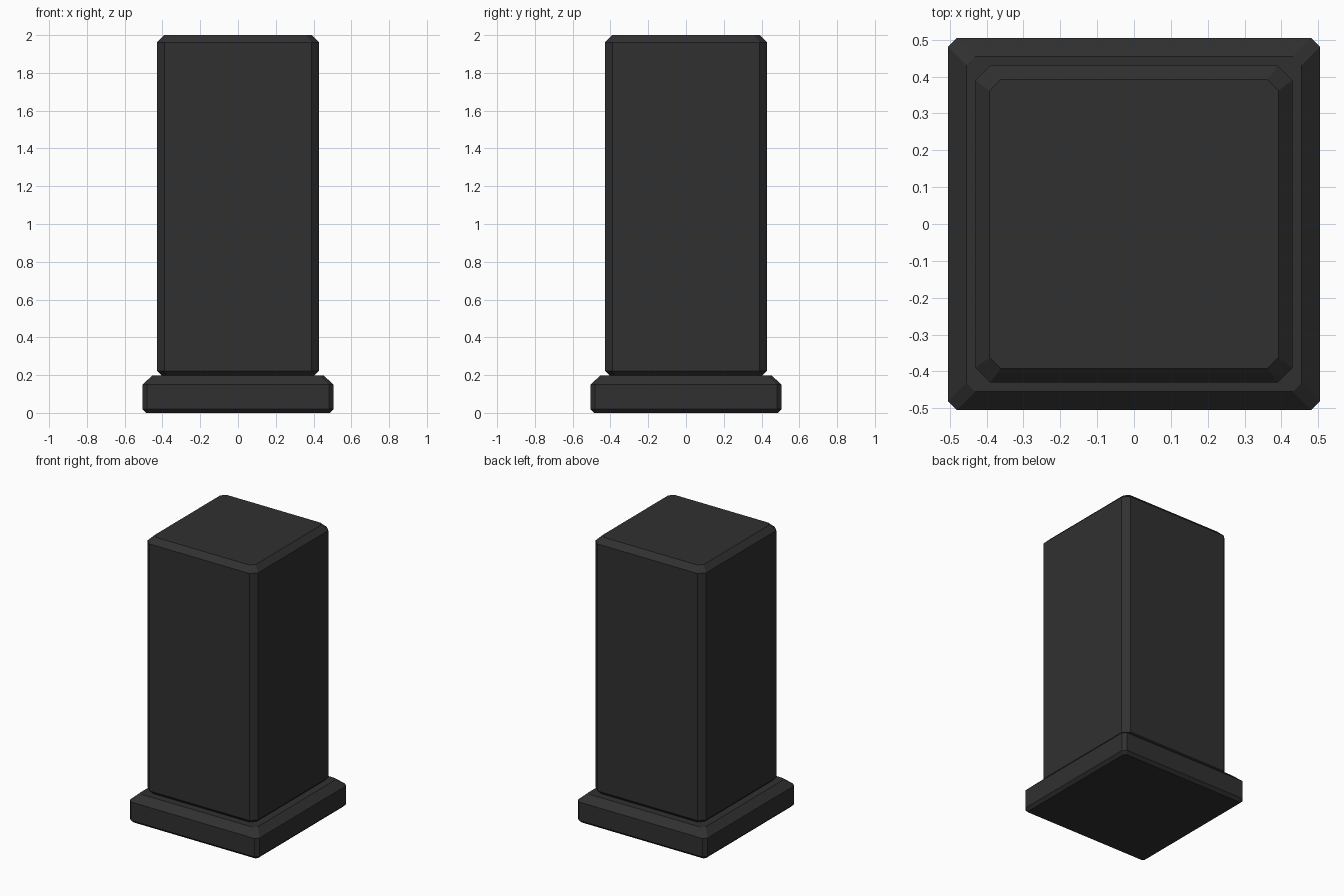
import bpy, bmesh

if "Cube" in bpy.data.objects:
    bpy.data.objects.remove(bpy.data.objects["Cube"])

black = bpy.data.materials.new("charcoal black")
black.diffuse_color = (0.03, 0.03, 0.03, 1)
black.use_nodes = True
black.node_tree.nodes["Principled BSDF"].inputs["Base Color"].default_value = black.diffuse_color


def stacked_block(name, levels):
    """Solid from square rings with cut corners: (z, half width, corner cut)."""
    bm = bmesh.new()
    rings = []
    for z, h, c in levels:
        k = h - c
        outline = [(k, -h), (h, -k), (h, k), (k, h),
                   (-k, h), (-h, k), (-h, -k), (-k, -h)]
        rings.append([bm.verts.new((x, y, z)) for x, y in outline])
    for low, high in zip(rings, rings[1:]):
        for i in range(8):
            j = (i + 1) % 8
            bm.faces.new((low[i], low[j], high[j], high[i]))
    bm.faces.new(rings[0][::-1])
    bm.faces.new(rings[-1])
    mesh = bpy.data.meshes.new(name)
    bm.to_mesh(mesh)
    bm.free()
    mesh.materials.append(black)
    obj = bpy.data.objects.new(name, mesh)
    bpy.context.collection.objects.link(obj)
    return obj


# Wide plinth with a sloped upper edge
stacked_block("base_plinth", [
    (0.0, 0.485, 0.012), (0.02, 0.505, 0.024),
    (0.15, 0.505, 0.024), (0.197, 0.455, 0.024)])

# Tall bevelled post, its lower bevel sunk slightly into the plinth
stacked_block("post", [
    (0.185, 0.392, 0.03), (0.223, 0.43, 0.04),
    (1.962, 0.43, 0.04), (2.0, 0.392, 0.03)])
